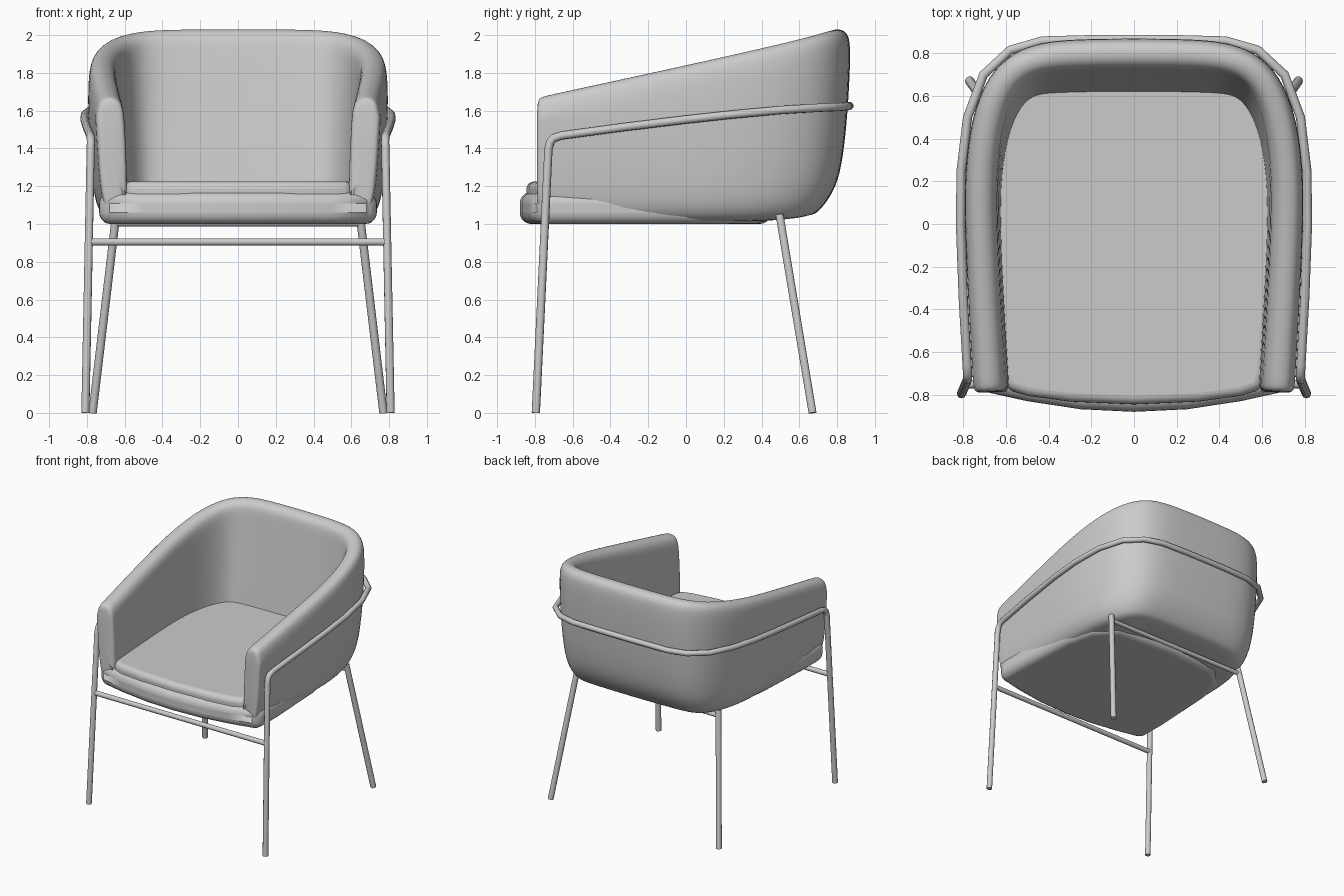
import bpy, bmesh, math
from mathutils import Vector

cube = bpy.data.objects.get("Cube")
if cube:
    bpy.data.objects.remove(cube, do_unlink=True)

grey = bpy.data.materials.new("plain grey")
grey.use_nodes = True
COLOUR = (0.6, 0.6, 0.6, 1)
grey.diffuse_color = COLOUR
grey.node_tree.nodes["Principled BSDF"].inputs["Base Color"].default_value = COLOUR


def finish(bm, name):
    """Turn a bmesh into a smooth-shaded grey object."""
    bmesh.ops.recalc_face_normals(bm, faces=bm.faces)
    for f in bm.faces:
        f.smooth = True
    mesh = bpy.data.meshes.new(name)
    bm.to_mesh(mesh)
    bm.free()
    mesh.materials.append(grey)
    obj = bpy.data.objects.new(name, mesh)
    bpy.context.collection.objects.link(obj)
    return obj


def mirrored(half):
    """Left half of a path, front to back, extended round to the right."""
    return half + [(-p[0], *p[1:]) for p in reversed(half) if abs(p[0]) > 1e-6]


# Padded shell: a section swept round a U-shaped plan
plan = [Vector(p) for p in mirrored([
    (.752, -.795), (.753, -.78), (.757, -.7), (.775, -.4), (.795, 0), (.795, .25),
    (.765, .5), (.69, .7), (.56, .82), (.4, .865), (.2, .873), (0, .875)])]


def section(y, b):
    """Inset and height pairs; b is 0 on the sides and 1 across the back."""
    top = 1.665 + .217 * (y + .79)
    return [(.17 + .06 * b, 1.0 + .04 * b), (.09 + .09 * b, 1.02 + .03 * b),
            (.035 + .055 * b, 1.1 + .07 * b), (.015 + .035 * b, 1.3),
            (.02 * b, 1.55), (0, top - .1), (.015, top - .02), (.05, top + .005),
            (.1, top + .005), (.145, top - .03), (.155, top - .13),
            (.165 + .07 * b, 1.35), (.17 + .1 * b, 1.1)]


bm = bmesh.new()
rows = []
last = len(plan) - 1
for i, p in enumerate(plan):
    t = (plan[min(i + 1, last)] - plan[max(i - 1, 0)]).normalized()
    inward = Vector((-t.y, t.x))
    pts = section(p.y, max(0, -inward.y))
    if i in (0, last):      # rounded arm ends
        pts = [(.085 + (d - .085) * .75, 1.35 + (z - 1.35) * .93) for d, z in pts]
    rows.append([bm.verts.new((*(p + inward * d), z)) for d, z in pts])
for a, c in zip(rows, rows[1:]):
    for j in range(len(a) - 1):
        bm.faces.new((a[j], a[j + 1], c[j + 1], c[j]))
bm.faces.new(rows[0])
bm.faces.new(rows[-1])
bm.faces.new([r[0] for r in rows])
shell = finish(bm, "padded_shell")
shell.modifiers.new("Smooth", "SUBSURF").levels = 2
shell.modifiers["Smooth"].render_levels = 2


# Upholstered slabs: plan outline with rounded edges
def slab(name, half, z0, z1, radius):
    bm = bmesh.new()
    outline = mirrored(half)
    low = [bm.verts.new((x, y, z0)) for x, y in outline]
    high = [bm.verts.new((x, y, z1)) for x, y in outline]
    bm.faces.new(low)
    bm.faces.new(high)
    for i in range(len(low)):
        k = (i + 1) % len(low)
        bm.faces.new((low[i], low[k], high[k], high[i]))
    obj = finish(bm, name)
    bev = obj.modifiers.new("Rounded", "BEVEL")
    bev.width, bev.segments, bev.limit_method = radius, 5, "ANGLE"
    bev.angle_limit = math.radians(35)
    bpy.ops.object.select_all(action="DESELECT")
    obj.select_set(True)
    bpy.context.view_layer.objects.active = obj
    bpy.ops.object.shade_smooth_by_angle(angle=math.radians(40))


slab("seat_base", [(0, -.88), (.25, -.868), (.5, -.83), (.68, -.79), (.735, -.765),
                   (.735, -.5), (.71, 0), (.66, .25), (.5, .42), (0, .45)], 1.0, 1.17, .072)
slab("seat_cushion", [(0, -.845), (.3, -.832), (.5, -.805), (.595, -.775), (.615, -.7),
                      (.67, 0), (.67, .45), (.58, .62), (.4, .66), (0, .66)], 1.06, 1.225, .04)


# Tubular steel frame
def tube(name, points, radius=.022):
    curve = bpy.data.curves.new(name, "CURVE")
    curve.dimensions = "3D"
    curve.bevel_depth, curve.bevel_resolution = radius, 3
    curve.use_fill_caps = True
    spline = curve.splines.new("POLY")
    spline.points.add(len(points) - 1)
    for sp, p in zip(spline.points, points):
        sp.co = (*p, 1)
    spline.use_smooth = True
    curve.materials.append(grey)
    bpy.context.collection.objects.link(bpy.data.objects.new(name, curve))


tube("front_legs_and_rail", mirrored([
    (.808, -.795, 0), (.78, -.728, 1.4), (.779, -.718, 1.435), (.78, -.7, 1.455),
    (.782, -.66, 1.468), (.8, -.35, 1.51), (.813, 0, 1.553), (.81, .25, 1.58),
    (.78, .5, 1.603), (.705, .7, 1.615), (.58, .815, 1.62), (.43, .858, 1.623),
    (.2, .864, 1.625), (0, .865, 1.625)]))
for side, s in (("left", 1), ("right", -1)):
    tube(side + "_back_leg", [(s * .77, .67, 0), (s * .645, .495, 1.05)])
tube("front_crossbar", [(-.785, -.75, .905), (.785, -.75, .905)], .02)
tube("back_crossbar", [(-.65, .5, 1.005), (.65, .5, 1.005)], .018)
